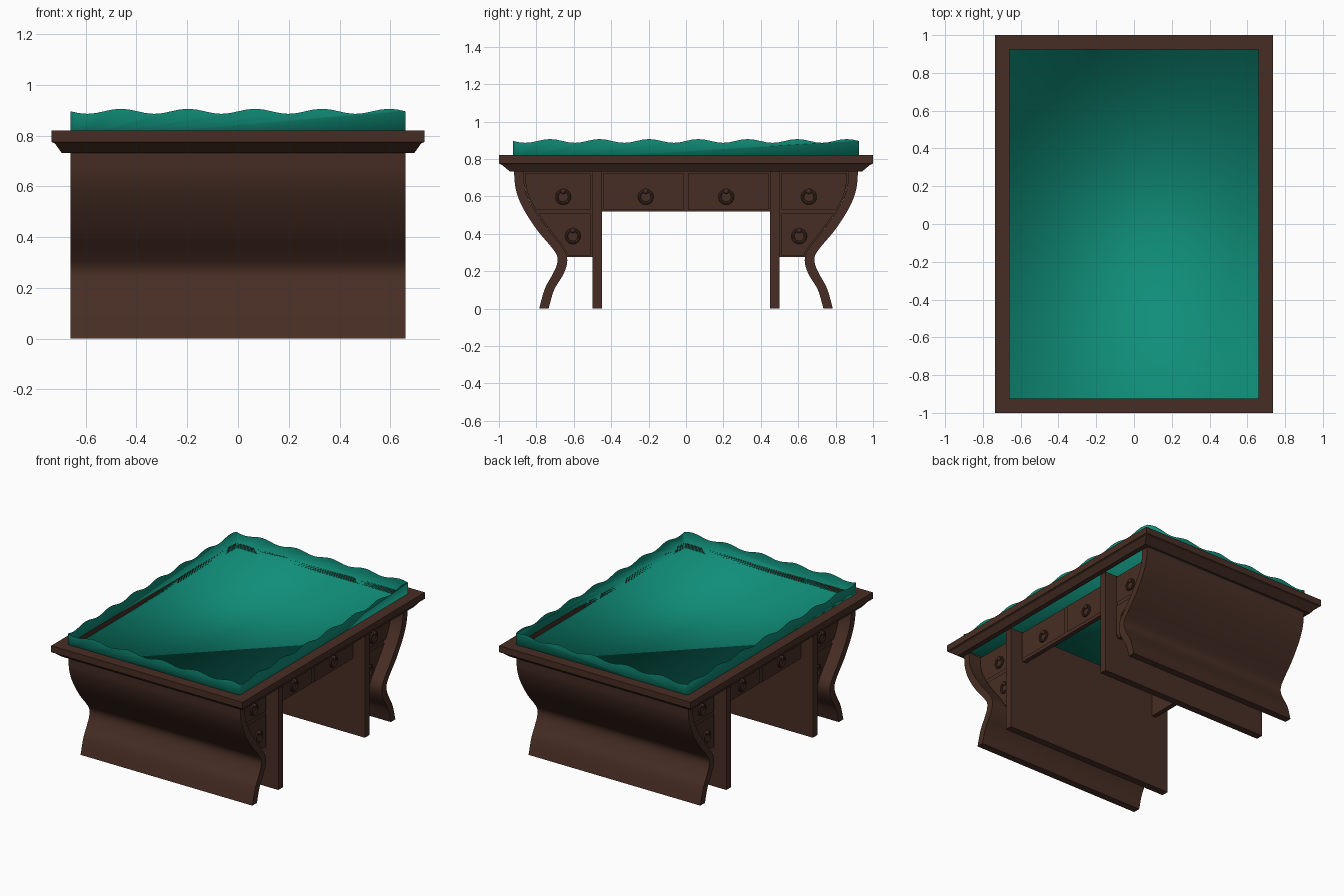
import bpy, bmesh, math
from mathutils import Vector

if "Cube" in bpy.data.objects:
    bpy.data.objects.remove(bpy.data.objects["Cube"])

def material(name, col):
    m = bpy.data.materials.new(name)
    m.diffuse_color = (*col, 1)
    m.use_nodes = True
    m.node_tree.nodes["Principled BSDF"].inputs["Base Color"].default_value = m.diffuse_color
    return m

WOOD = material("dark_wood", (0.064, 0.027, 0.018))
CLOTH = material("green_cloth", (0.005, 0.27, 0.19))

def finish(bm, name, mat, angle=None, normals=True):
    if normals:
        bmesh.ops.recalc_face_normals(bm, faces=bm.faces)
    me = bpy.data.meshes.new(name)
    bm.to_mesh(me)
    bm.free()
    me.materials.append(mat)
    ob = bpy.data.objects.new(name, me)
    bpy.context.collection.objects.link(ob)
    if angle:
        bpy.ops.object.select_all(action='DESELECT')
        bpy.context.view_layer.objects.active = ob
        ob.select_set(True)
        bpy.ops.object.shade_smooth_by_angle(angle=math.radians(angle))
    return ob

def extrude_x(name, pts, x0, x1, angle=None):
    """Prism of a (y, z) outline between two x values."""
    bm = bmesh.new()
    f = bm.faces.new([bm.verts.new((x0, y, z)) for y, z in pts])
    r = bmesh.ops.extrude_face_region(bm, geom=[f])
    vs = [g for g in r['geom'] if isinstance(g, bmesh.types.BMVert)]
    bmesh.ops.translate(bm, verts=vs, vec=(x1 - x0, 0, 0))
    return finish(bm, name, WOOD, angle)

def smooth_path(pts, n=6):
    """Catmull-Rom through the points."""
    p = [Vector(q) for q in pts]
    p = [2 * p[0] - p[1]] + p + [2 * p[-1] - p[-2]]
    out = []
    for i in range(1, len(p) - 2):
        a, b, c, d = p[i - 1:i + 3]
        for k in range(n):
            t = k / n
            out.append(0.5 * (2 * b + (c - a) * t + (2 * a - 5 * b + 4 * c - d) * t * t
                              + (3 * b - a - 3 * c + d) * t ** 3))
    return out + [p[-2]]

# moulded frame around the table top
bm = bmesh.new()
loops = []
for x, y, z in [(.66, .925, .82), (.735, 1, .82), (.735, 1, .775), (.722, .987, .77),
                (.695, .94, .732), (.66, .925, .732)]:
    loops.append([bm.verts.new((sx * x, sy * y, z)) for sx, sy in ((-1, -1), (1, -1), (1, 1), (-1, 1))])
for a, b in zip(loops, loops[1:] + loops[:1]):
    for i in range(4):
        j = (i + 1) % 4
        bm.faces.new((a[i], a[j], b[j], b[i]))
finish(bm, "top_frame", WOOD)

# cloth tray: flat floor, upright walls with a wavy rim
bm = bmesh.new()
X, Y, FLOOR = .66, .925, .785
corners = [(-X, -Y), (X, -Y), (X, Y), (-X, Y)]
base = [bm.verts.new((x, y, FLOOR)) for x, y in corners]
def rim_z(x, y, along_x):
    s = x + X if along_x else y + Y
    return .896 - .01 * math.sin(2 * math.pi * s / .2643)
top = [bm.verts.new((x, y, .896)) for x, y in corners]
for i in range(4):
    j = (i + 1) % 4
    n = 40 if i % 2 == 0 else 56
    row = [top[i]]
    for k in range(1, n):
        t = k / n
        x = corners[i][0] * (1 - t) + corners[j][0] * t
        y = corners[i][1] * (1 - t) + corners[j][1] * t
        row.append(bm.verts.new((x, y, rim_z(x, y, i % 2 == 0))))
    row.append(top[j])
    bm.faces.new([base[i], base[j]] + row[::-1])
bm.faces.new((base[2], base[1], base[0]))
bm.faces.new((base[3], base[2], base[0]))
for f in bm.faces:
    f.smooth = True
finish(bm, "cloth_tray", CLOTH, normals=False)

# curved end panel: outer line from top to foot, then inner line
outer = smooth_path([(.92, .735), (.91, .637), (.873, .54), (.80, .425), (.725, .335),
                     (.69, .283), (.69, .235), (.715, .18), (.755, .105), (.785, 0)])
inner = smooth_path([(.87, .735), (.86, .637), (.823, .55), (.75, .44), (.675, .345),
                     (.64, .29), (.637, .235), (.66, .175), (.705, .1), (.735, 0)])
def inner_y(z):
    for a, b in zip(inner, inner[1:]):
        if a.y >= z >= b.y:
            return a.x + (b.x - a.x) * (a.y - z) / max(a.y - b.y, 1e-6)
    return inner[0].x

def curved(y0, z0, z1, gap, n=8):
    """Drawer outline: straight sides, with the outer side following the panel."""
    zs = [z0 + (z1 - z0) * k / n for k in range(n + 1)]
    return [(y0, z1), (y0, z0)] + [(inner_y(z) - gap, z) for z in zs]

def box(y0, z0, y1, z1):
    return [(y0, z1), (y0, z0), (y1, z0), (y1, z1)]

FACE = .56   # x of the drawer backing

def drawer(name, pts, sx, sy):
    """Raised frame with a sunken panel, outline lying on the backing."""
    bm = bmesh.new()
    f = bm.faces.new([bm.verts.new((FACE * sx, y * sy, z)) for y, z in pts])
    if f.normal.x * sx <= 0:
        f.normal_update()
        if f.normal.x * sx < 0:
            f.normal_flip()
    def step(thick, depth):
        bmesh.ops.inset_region(bm, faces=[f], thickness=thick, depth=0, use_even_offset=True)
        bmesh.ops.translate(bm, verts=list(f.verts), vec=(sx * depth, 0, 0))
    for thick, depth in [(.001, .018), (.009, 0), (.006, -.01), (.004, 0), (.004, .006)]:
        step(thick, depth)
    finish(bm, name, WOOD, normals=False)

def handle(name, y, z, sx):
    """Ring pull on a round boss."""
    bm = bmesh.new()
    x = (FACE + .024) * sx
    n, m, R, r = 24, 8, .034, .008
    ring = [[bm.verts.new((x + r * math.sin(b), y + (R + r * math.cos(b)) * math.cos(a),
                           z + (R + r * math.cos(b)) * math.sin(a)))
             for b in (2 * math.pi * k / m for k in range(m))]
            for a in (2 * math.pi * k / n for k in range(n))]
    for i in range(n):
        for k in range(m):
            bm.faces.new((ring[i][k], ring[(i + 1) % n][k],
                          ring[(i + 1) % n][(k + 1) % m], ring[i][(k + 1) % m]))
    s = bmesh.ops.create_uvsphere(bm, u_segments=12, v_segments=8, radius=.014)
    bmesh.ops.translate(bm, verts=s['verts'], vec=(x, y, z + R - .004))
    finish(bm, name, WOOD, 40)

for sy, side in ((-1, "front"), (1, "back")):
    mir = lambda pts: [(y * sy, z) for y, z in pts]
    extrude_x(side + "_curved_panel", mir([tuple(p) for p in outer + inner[::-1]]), -.66, .66, 40)
    extrude_x(side + "_inner_leg", mir(box(.45, 0, .50, .735)), -.66, .66)
    for sx, lr in ((-1, "left"), (1, "right")):
        n = side + "_" + lr
        extrude_x(n + "_pedestal_backing", mir(curved(.50, .275, .735, 0, 14)),
                  sx * (FACE - .03), sx * FACE)
        extrude_x(n + "_middle_backing", mir(box(0, .52, .45, .735)),
                  sx * (FACE - .03), sx * FACE)
        drawer(n + "_upper_drawer", curved(.51, .53, .722, .008), sx, sy)
        drawer(n + "_lower_drawer", curved(.51, .283, .507, .008), sx, sy)
        drawer(n + "_middle_drawer", box(.012, .53, .44, .722), sx, sy)
        for part, y, z in (("upper", .657, .597), ("lower", .605, .387), ("middle", .215, .597)):
            handle(n + "_" + part + "_handle", y * sy, z, sx)
